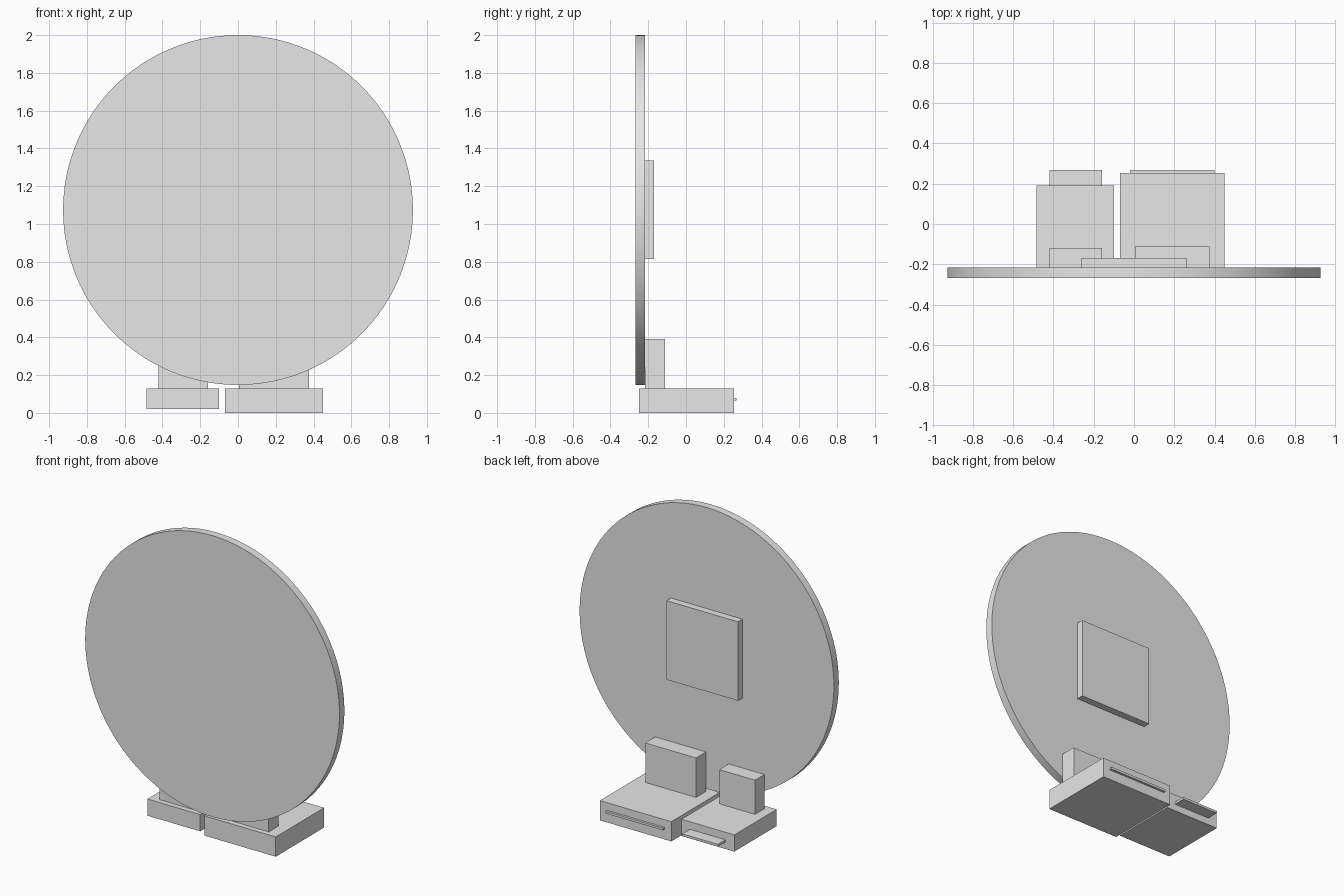
import bpy
import math

cube = bpy.data.objects.get("Cube")
if cube:
    bpy.data.objects.remove(cube, do_unlink=True)

# Single plain grey
grey = bpy.data.materials.new("plain_grey")
grey.use_nodes = True
grey.diffuse_color = (0.8, 0.8, 0.8, 1)
grey.node_tree.nodes["Principled BSDF"].inputs["Base Color"].default_value = (0.8, 0.8, 0.8, 1)


def finish(name):
    obj = bpy.context.object
    obj.name = obj.data.name = name
    obj.data.materials.append(grey)
    return obj


def box(name, x, y, z):
    """Box spanning the given (low, high) ranges."""
    spans = (x, y, z)
    bpy.ops.mesh.primitive_cube_add(size=1, location=[(a + b) / 2 for a, b in spans])
    obj = finish(name)
    obj.scale = [b - a for a, b in spans]
    bpy.ops.object.transform_apply(location=False, rotation=False, scale=True)


# Round panel standing upright
disc_front, disc_back = -0.267, -0.216
bpy.ops.mesh.primitive_cylinder_add(
    vertices=128, radius=0.926, depth=disc_back - disc_front,
    location=(0, (disc_front + disc_back) / 2, 1.074), rotation=(math.pi / 2, 0, 0))
finish("round_panel")
bpy.ops.object.shade_smooth_by_angle(angle=math.radians(30))

# Square plate on the back of the panel
box("back_plate", (-0.26, 0.26), (disc_back, -0.17), (0.815, 1.335))

# Wide base block with its upright tab and rear strip
box("wide_base", (-0.07, 0.45), (-0.25, 0.253), (0, 0.13))
box("wide_base_tab", (0.005, 0.375), (disc_back, -0.112), (0.13, 0.39))
box("wide_base_strip", (-0.02, 0.40), (0.253, 0.268), (0.065, 0.08))

# Narrow base block with its upright tab and rear tongue
box("narrow_base", (-0.485, -0.10), (-0.25, 0.19), (0.02, 0.13))
box("narrow_base_tab", (-0.42, -0.16), (disc_back, -0.118), (0.13, 0.355))
box("narrow_base_tongue", (-0.42, -0.16), (0.19, 0.268), (0.065, 0.08))
